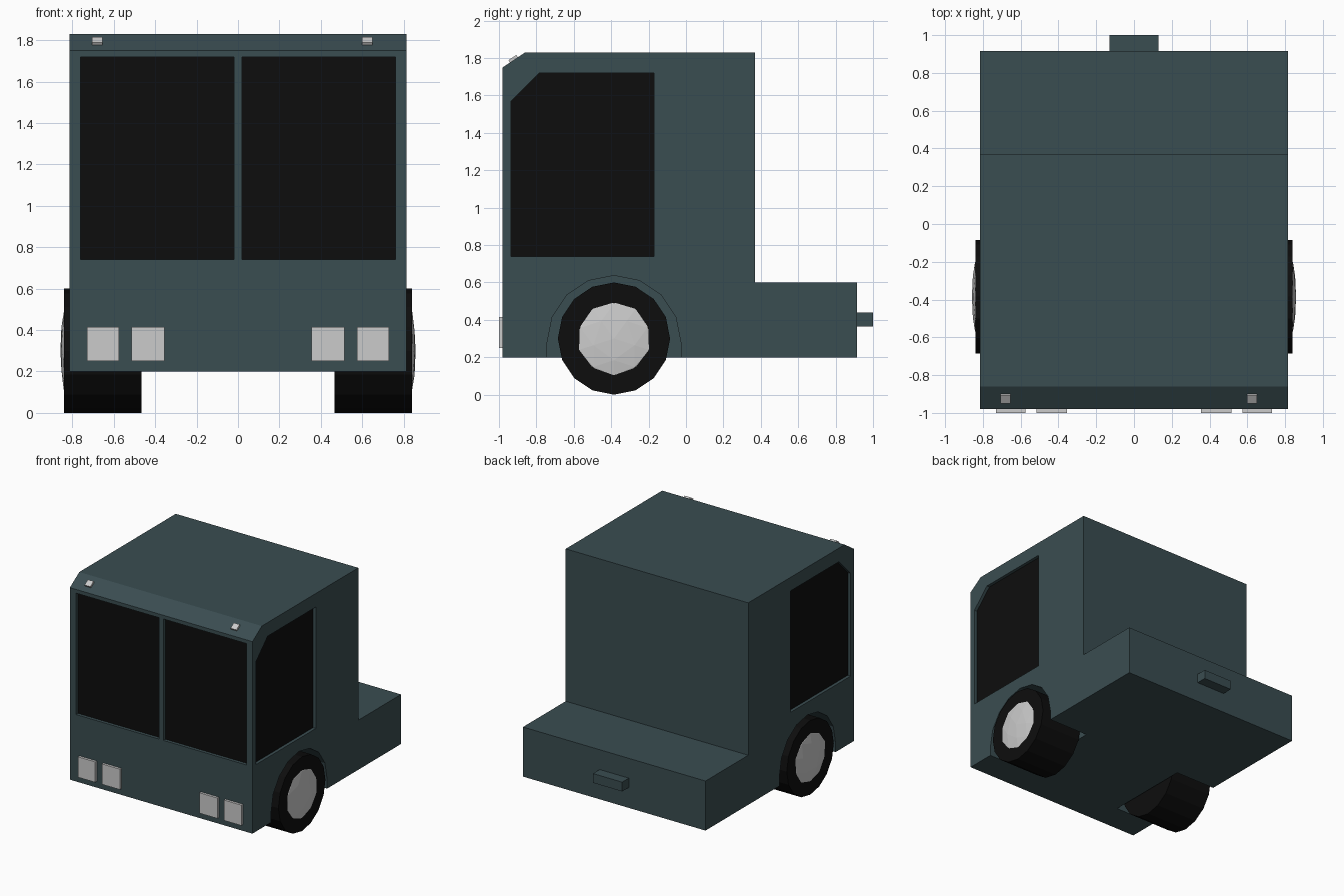
import bpy, bmesh, math

if "Cube" in bpy.data.objects:
    bpy.data.objects.remove(bpy.data.objects["Cube"])

def material(name, rgb):
    m = bpy.data.materials.new(name)
    m.diffuse_color = (*rgb, 1)
    m.use_nodes = True
    m.node_tree.nodes["Principled BSDF"].inputs["Base Color"].default_value = m.diffuse_color
    return m

PAINT = material("paint", (0.042, 0.074, 0.082))
BLACK = material("black", (0.004, 0.004, 0.004))

def finish(name, bm, mat):
    bmesh.ops.recalc_face_normals(bm, faces=bm.faces)
    me = bpy.data.meshes.new(name)
    bm.to_mesh(me)
    bm.free()
    ob = bpy.data.objects.new(name, me)
    bpy.context.collection.objects.link(ob)
    if mat:
        me.materials.append(mat)
    return ob

def prism(name, pts, axis, a, b, mat=None):
    """Extrude a 2D profile along x (pts are y,z) or y (pts are x,z)."""
    place = (lambda p, d: (d, *p)) if axis == 'x' else (lambda p, d: (p[0], d, p[1]))
    bm = bmesh.new()
    f = bm.faces.new([bm.verts.new(place(p, a)) for p in pts])
    r = bmesh.ops.extrude_face_region(bm, geom=[f])
    moved = [v for v in r['geom'] if isinstance(v, bmesh.types.BMVert)]
    bmesh.ops.translate(bm, verts=moved, vec=(b - a, 0, 0) if axis == 'x' else (0, b - a, 0))
    return finish(name, bm, mat)

def rect(x0, x1, z0, z1):
    return [(x0, z0), (x1, z0), (x1, z1), (x0, z1)]

def arc(cy, cz, r, n, a0, a1):
    return [(cy + r * math.cos(a0 + (a1 - a0) * i / n),
             cz + r * math.sin(a0 + (a1 - a0) * i / n)) for i in range(n + 1)]

def cut(body, cutter):
    mod = body.modifiers.new("cut", 'BOOLEAN')
    mod.operation, mod.solver, mod.object = 'DIFFERENCE', 'EXACT', cutter
    bpy.context.view_layer.objects.active = body
    bpy.ops.object.modifier_apply(modifier=mod.name)
    bpy.data.objects.remove(cutter)

# Cab and rear deck from one side profile
W, FRONT = 0.815, -0.98
body = prism("body", [(FRONT, 0.2), (FRONT, 1.75), (-0.86, 1.83), (0.37, 1.83),
                      (0.37, 0.6), (0.915, 0.6), (0.915, 0.2)], 'x', -W, W, PAINT)

side_window = [(-0.935, 0.74), (-0.17, 0.74), (-0.17, 1.72), (-0.785, 1.72), (-0.935, 1.57)]
WY, WZ, WR = -0.385, 0.3, 0.3
arch = [(WY + 0.36, 0.1)] + arc(WY, 0.28, 0.357, 8, 0, math.pi) + [(WY - 0.36, 0.1)]
IN, BACK = 0.025, 0.03

for s, side in ((1, "right"), (-1, "left")):
    # Wheel well
    cut(body, prism("well_cutter", arch, 'x', s * 0.455, s * 0.9))
    # Recessed side window
    cut(body, prism("window_cutter", side_window, 'x', s * (W - BACK), s * 0.9))
    prism(f"side_window_{side}", side_window, 'x', s * (W - BACK), s * (W - IN), BLACK)
    # Recessed windscreen half
    pane = rect(*sorted((s * 0.02, s * 0.76)), 0.74, 1.72)
    cut(body, prism("windscreen_cutter", pane, 'y', -1.05, FRONT + BACK))
    prism(f"windscreen_{side}", pane, 'y', FRONT + IN, FRONT + BACK, BLACK)

    # Tyre
    prism(f"tyre_{side}", arc(WY, WZ, WR, 16, 0, 2 * math.pi)[:-1], 'x', s * 0.465, s * 0.84, BLACK)
    # Domed hub cap: flattened icosphere with a ten-sided outline
    bpy.ops.mesh.primitive_ico_sphere_add(subdivisions=2, radius=1, location=(s * 0.825, WY, WZ))
    hub = bpy.context.object
    hub.name = f"hub_{side}"
    hub.rotation_euler = (0, math.radians(90), 0)
    hub.scale = (0.22, 0.22, 0.033)

    # Headlights
    for i, (x0, x1) in enumerate(((0.355, 0.515), (0.575, 0.73))):
        prism(f"headlight_{side}_{i + 1}", rect(*sorted((s * x0, s * x1)), 0.25, 0.415),
              'y', -1.0, FRONT + 0.01)

# Small marker lamps on the sloped roof edge
for name, x in (("left", -0.68), ("right", 0.624)):
    bpy.ops.mesh.primitive_cube_add(size=1, location=(x, -0.92, 1.79))
    lamp = bpy.context.object
    lamp.name = f"marker_lamp_{name}"
    lamp.scale = (0.052, 0.05, 0.03)
    lamp.rotation_euler = (math.atan2(0.08, 0.12), 0, 0)

# Tow hitch
prism("tow_hitch", rect(-0.13, 0.13, 0.365, 0.44), 'y', 0.905, 1.0, PAINT)
